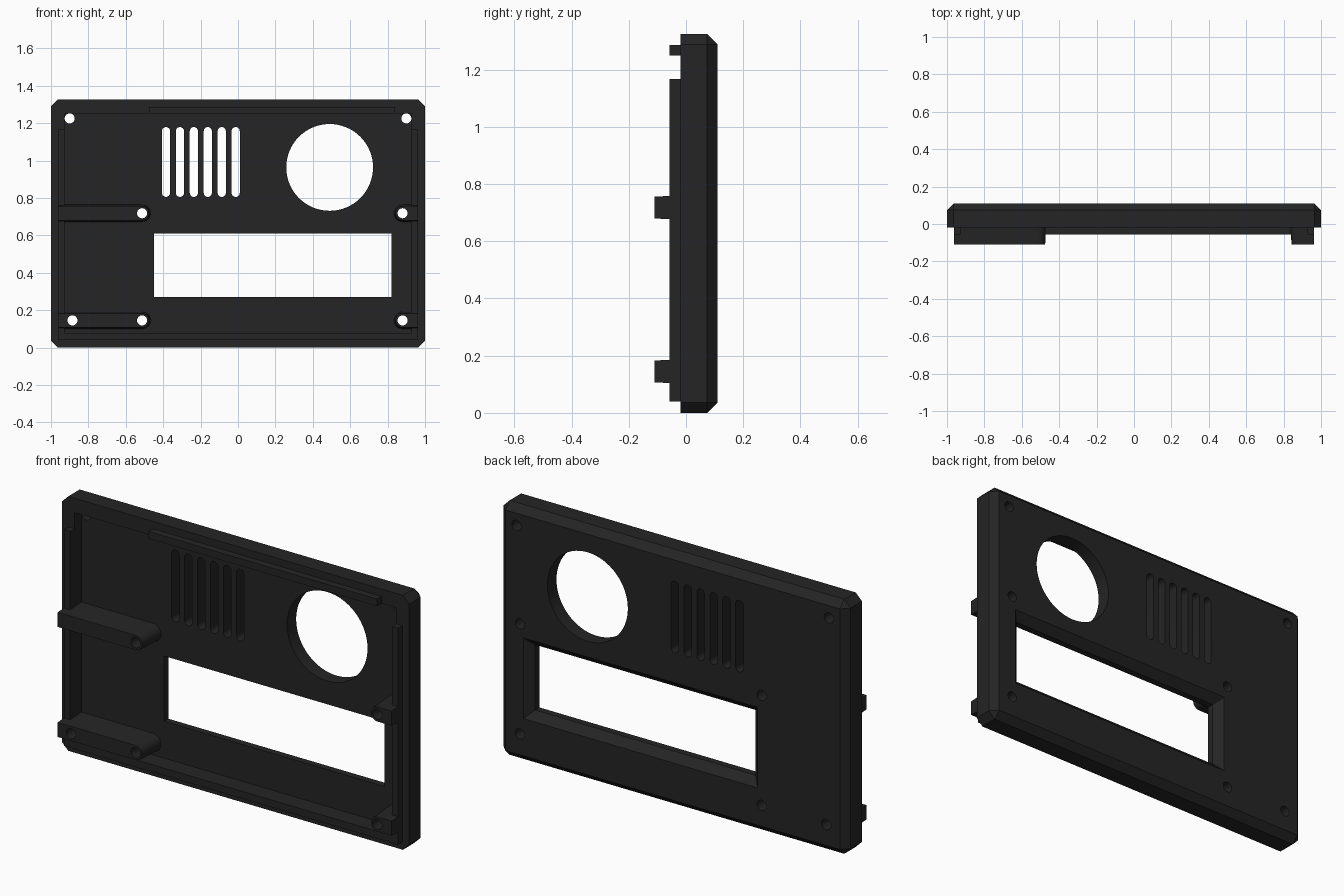
import bpy, bmesh, math

if "Cube" in bpy.data.objects:
    bpy.data.objects.remove(bpy.data.objects["Cube"])

black = bpy.data.materials.new("matte black")
black.diffuse_color = (0.018, 0.018, 0.018, 1)
black.use_nodes = True
black.node_tree.nodes["Principled BSDF"].inputs["Base Color"].default_value = black.diffuse_color


def finish(name, bm):
    bmesh.ops.recalc_face_normals(bm, faces=bm.faces)
    me = bpy.data.meshes.new(name)
    bm.to_mesh(me)
    bm.free()
    me.materials.append(black)
    ob = bpy.data.objects.new(name, me)
    bpy.context.collection.objects.link(ob)
    return ob


def loft(name, rings):
    """Skin a stack of (y, [(x, z), ...]) outlines and cap both ends."""
    bm = bmesh.new()
    loops = [[bm.verts.new((x, y, z)) for x, z in pts] for y, pts in rings]
    n = len(loops[0])
    for a, b in zip(loops, loops[1:]):
        for i in range(n):
            j = (i + 1) % n
            bm.faces.new((a[i], a[j], b[j], b[i]))
    bm.faces.new(loops[0])
    bm.faces.new(loops[-1])
    return finish(name, bm)


def rect(x0, x1, z0, z1, g=0):
    return [(x0 - g, z0 - g), (x1 + g, z0 - g), (x1 + g, z1 + g), (x0 - g, z1 + g)]


def box(name, x0, x1, y0, y1, z0, z1):
    return loft(name, [(y0, rect(x0, x1, z0, z1)), (y1, rect(x0, x1, z0, z1))])


def arc(cx, cz, r, a0, a1, n):
    return [(cx + r * math.cos(math.radians(a0 + (a1 - a0) * i / n)),
             cz + r * math.sin(math.radians(a0 + (a1 - a0) * i / n))) for i in range(n + 1)]


def circle(cx, cz, r, n):
    return arc(cx, cz, r, 0, 360, n)[:-1]


def cut(ob, cutter):
    cutter.hide_render = True
    mod = ob.modifiers.new("cut", 'BOOLEAN')
    mod.operation = 'DIFFERENCE'
    mod.solver = 'EXACT'
    mod.object = cutter
    bpy.context.view_layer.objects.active = ob
    bpy.ops.object.modifier_apply(modifier=mod.name)
    bpy.data.objects.remove(cutter)


# Panel: block with every edge chamfered except the front rim
TOP, FRONT, FLOOR, BACK = 1.325, -0.02, 0.035, 0.11
panel = box("panel", -1, 1, FRONT, BACK, 0, TOP)
bm = bmesh.new()
bm.from_mesh(panel.data)
edges = [e for e in bm.edges if any(v.co.y > 0 for v in e.verts)]
bmesh.ops.bevel(bm, geom=edges, offset=0.036, segments=1, affect='EDGES')
bm.to_mesh(panel.data)
bm.free()

# Hollow front
cut(panel, box("recess", -0.927, 0.927, -0.2, FLOOR, 0.078, 1.25))

# Display window, flared towards the back
win = (-0.45, 0.82, 0.27, 0.61)
cut(panel, loft("window_cutter", [(-0.2, rect(*win)), (0.07, rect(*win)),
                                  (BACK, rect(*win, 0.04)), (0.2, rect(*win, 0.04))]))

# Large round opening
dial = circle(0.49, 0.963, 0.232, 64)
cut(panel, loft("dial_cutter", [(-0.2, dial), (0.2, dial)]))

# Row of vent slots
for i in range(6):
    x = -0.385 + i * 0.0745
    slot = arc(x, 1.157, 0.022, 0, 180, 8) + arc(x, 0.827, 0.022, 180, 360, 8)
    cut(panel, loft("slot_cutter", [(-0.2, slot), (0.2, slot)]))


# Round-ended mounting ribs running in from the side walls, slightly drafted
def rib(name, x_wall, x_end, z):
    def outline(r):
        if x_wall < x_end:
            return [(x_wall, z + r), (x_wall, z - r)] + arc(x_end, z, r, -90, 90, 12)
        return [(x_wall, z - r), (x_wall, z + r)] + arc(x_end, z, r, 90, 270, 12)
    return loft(name, [(-0.11, outline(0.038)), (FLOOR + 0.005, outline(0.046))])


ribs = []
for level, z in (("lower", 0.145), ("upper", 0.718)):
    ribs.append(rib(level + "_left_rib", -0.962, -0.513, z))
    ribs.append(rib(level + "_right_rib", 0.962, 0.88, z))

# Screw holes through panel and ribs
holes = [(-0.9, 1.225), (0.9, 1.225), (-0.513, 0.718), (0.88, 0.718),
         (-0.885, 0.145), (-0.513, 0.145), (0.88, 0.145)]
for x, z in holes:
    ring = circle(x, z, 0.027, 24)
    targets = [panel]
    if z < 1:
        targets += [r for r in ribs if ("lower" in r.name) == (z < 0.5)
                    and ("left" in r.name) == (x < 0)]
    for t in targets:
        cut(t, loft("hole_cutter", [(-0.3, ring), (0.3, ring)]))

# Locating lips standing on the rim
LIP = -0.057
box("left_lip", -0.962, -0.927, LIP, FRONT, 0.04, 1.167)
box("right_lip", 0.927, 0.962, LIP, FRONT, 0.04, 1.167)
box("bottom_lip", -0.927, 0.927, LIP, FRONT, 0.04, 0.078)
box("top_lip", -0.475, 0.84, LIP, FRONT, 1.25, 1.287)

# Smooth round walls, keep hard edges
for ob in [panel] + ribs:
    bpy.ops.object.select_all(action='DESELECT')
    ob.select_set(True)
    bpy.context.view_layer.objects.active = ob
    bpy.ops.object.shade_smooth_by_angle(angle=math.radians(30))
